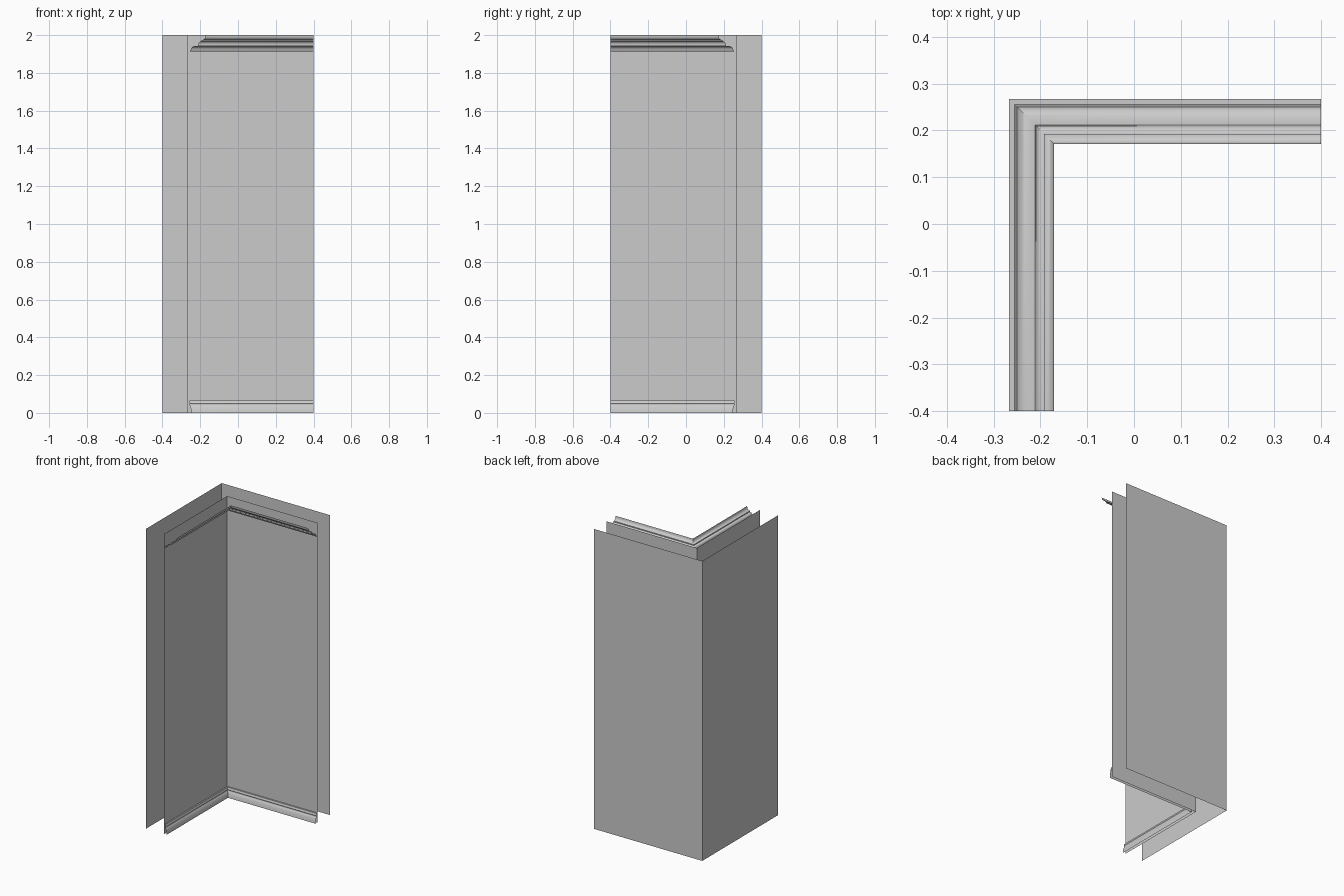
import bpy, bmesh, math

if "Cube" in bpy.data.objects:
    bpy.data.objects.remove(bpy.data.objects["Cube"])


def sweep(name, profile, smooth=False):
    """Run an (x, z) profile along the L-shaped wall line with a mitred corner."""
    bm = bmesh.new()
    rows = [[bm.verts.new(p) for p in ((x, -0.4, z), (x, -x, z), (0.4, -x, z))]
            for x, z in profile]
    for a, b in zip(rows, rows[1:]):
        for i in range(2):
            bm.faces.new((a[i], b[i], b[i + 1], a[i + 1]))
    mesh = bpy.data.meshes.new(name)
    bm.to_mesh(mesh)
    bm.free()
    obj = bpy.data.objects.new(name, mesh)
    bpy.context.collection.objects.link(obj)
    if smooth:
        bpy.ops.object.select_all(action='DESELECT')
        obj.select_set(True)
        bpy.context.view_layer.objects.active = obj
        bpy.ops.object.shade_smooth_by_angle(angle=math.radians(35))
    return obj


def arc(cx, cz, rx, rz, a0, a1, n=6):
    """Points on an elliptical arc, angles in degrees."""
    return [(cx + rx * math.cos(math.radians(a0 + (a1 - a0) * i / n)),
             cz + rz * math.sin(math.radians(a0 + (a1 - a0) * i / n)))
            for i in range(n + 1)]


# open sheet walls, outside and inside of the corner
sweep("outer_wall", [(-0.4, 2), (-0.4, 0)])
sweep("inner_wall", [(-0.267, 0), (-0.267, 2)])

# baseboard: sloped lower board, small cove, rounded cap
base = [(-0.248, 0), (-0.251, 0.032)]
base += arc(-0.251, 0.044, 0.006, 0.008, 240, 120, 5)
base += [(-0.256, 0.054), (-0.258, 0.065), (-0.267, 0.065)]
sweep("baseboard", base, True)

# crown: bottom bead, cove, step, rounded upper band
crown = [(-0.267, 1.912), (-0.256, 1.912), (-0.252, 1.92)]
crown += arc(-0.217, 1.919, 0.033, 0.024, 175, 90)
crown += [(-0.212, 1.943), (-0.212, 1.95)]
crown += arc(-0.192, 1.95, 0.018, 0.018, 175, 90)
crown += [(-0.192, 1.974)]
crown += arc(-0.192, 1.994, 0.020, 0.020, 270, 360)
crown += [(-0.171, 2.0)]
sweep("crown_moulding", crown, True)
